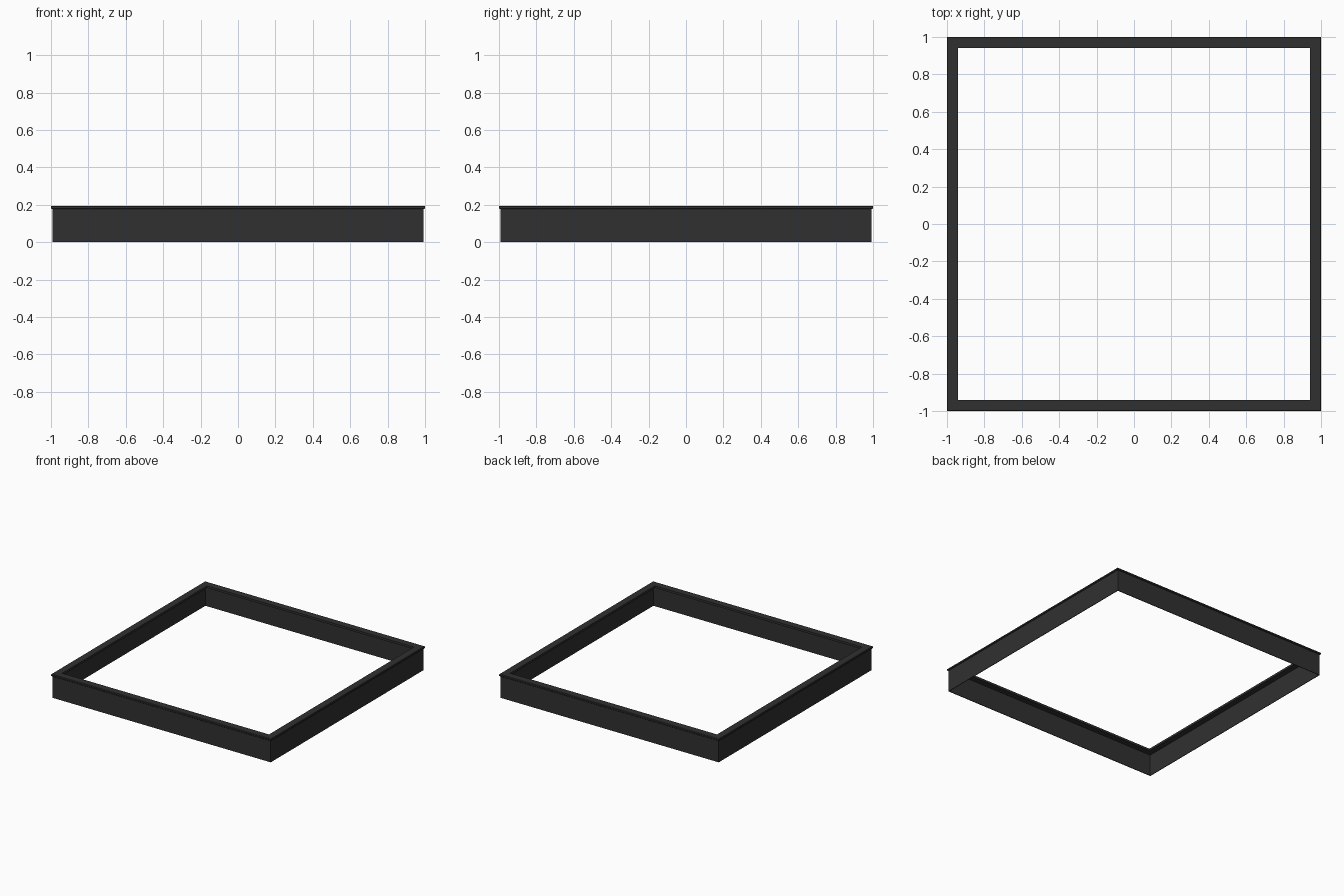
import bpy, bmesh

if "Cube" in bpy.data.objects:
    bpy.data.objects.remove(bpy.data.objects["Cube"])

mat = bpy.data.materials.new("dark_metal")
mat.diffuse_color = (0.03, 0.03, 0.03, 1)
mat.use_nodes = True
mat.node_tree.nodes["Principled BSDF"].inputs["Base Color"].default_value = mat.diffuse_color


def square_ring(name, profile):
    """Sweep a closed (half-width, z) profile around a mitred square."""
    bm = bmesh.new()
    corners = [(-1, -1), (1, -1), (1, 1), (-1, 1)]
    rings = [[bm.verts.new((sx * r, sy * r, z)) for r, z in profile]
             for sx, sy in corners]
    n = len(profile)
    for i in range(4):
        a, b = rings[i], rings[(i + 1) % 4]
        for j in range(n):
            k = (j + 1) % n
            bm.faces.new((a[j], b[j], b[k], a[k]))
    bmesh.ops.recalc_face_normals(bm, faces=bm.faces)
    me = bpy.data.meshes.new(name)
    bm.to_mesh(me)
    bm.free()
    ob = bpy.data.objects.new(name, me)
    bpy.context.collection.objects.link(ob)
    me.materials.append(mat)
    return ob


# Thin upright sheet wall
square_ring("side_wall", [(0.993, 0), (0.993, 0.178), (0.988, 0.178), (0.988, 0)])

# Flat top rim, overhanging mostly inward, with a softened outer edge
square_ring("top_rim", [(0.94, 0.177), (0.996, 0.177), (1.0, 0.181),
                        (1.0, 0.191), (0.996, 0.195), (0.94, 0.195)])
